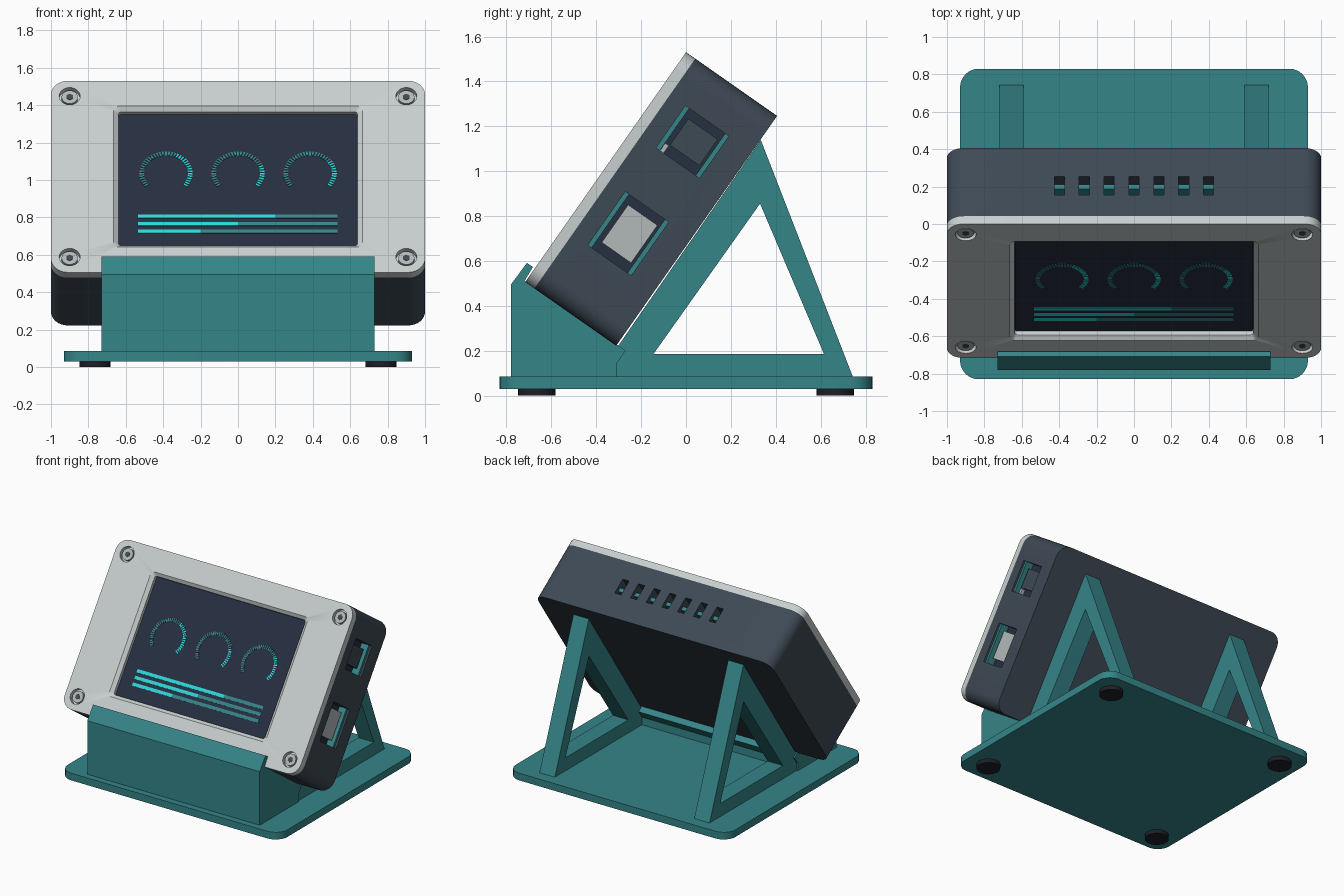
import bpy
import bmesh
from math import radians, sin, cos, pi
from mathutils import Matrix, Vector

cube = bpy.data.objects.get("Cube")
if cube:
    bpy.data.objects.remove(cube, do_unlink=True)


def material(name, r, g, b):
    m = bpy.data.materials.new(name)
    m.use_nodes = True
    m.diffuse_color = (r, g, b, 1)
    m.node_tree.nodes["Principled BSDF"].inputs["Base Color"].default_value = (r, g, b, 1)
    return m


TEAL = material("teal plastic", 0.036, 0.235, 0.25)
SHELL = material("slate shell", 0.048, 0.067, 0.09)
LIGHT = material("light grey panel", 0.58, 0.62, 0.62)
NAVY = material("navy screen", 0.019, 0.029, 0.053)
CYAN = material("bright cyan", 0.025, 0.69, 0.71)
METAL = material("grey metal", 0.45, 0.49, 0.49)
RUBBER = material("black rubber", 0.012, 0.014, 0.02)

# Device frame: x across, y into the case, z up the sloping face
TILT = Matrix.Translation((0, -0.358, 1.018)) @ Matrix.Rotation(radians(-35), 4, 'X')
FLAT = Matrix.Rotation(pi / 2, 4, 'X')
WORLD = Matrix.Identity(4)


def finish(bm, name, mat, frame=WORLD, smooth=False):
    bm.transform(frame)
    bmesh.ops.recalc_face_normals(bm, faces=bm.faces)
    mesh = bpy.data.meshes.new(name)
    bm.to_mesh(mesh)
    bm.free()
    mesh.materials.append(mat)
    ob = bpy.data.objects.new(name, mesh)
    bpy.context.collection.objects.link(ob)
    if smooth:
        shade(ob)
    return ob


def shade(ob):
    bpy.ops.object.select_all(action='DESELECT')
    ob.select_set(True)
    bpy.context.view_layer.objects.active = ob
    bpy.ops.object.shade_smooth_by_angle(angle=radians(35))


def add_box(bm, lo, hi, spin=WORLD):
    lo, hi = Vector(lo), Vector(hi)
    m = spin @ Matrix.Translation((lo + hi) / 2) @ Matrix.Diagonal((*(hi - lo), 1))
    bmesh.ops.create_cube(bm, size=1, matrix=m)


def boxes(name, mat, spans, frame=TILT):
    bm = bmesh.new()
    for lo, hi in spans:
        add_box(bm, lo, hi)
    return finish(bm, name, mat, frame)


def discs(name, mat, spots, radius, y0, y1, frame=TILT, sides=32):
    # Short cylinders along the frame's y axis
    bm = bmesh.new()
    for x, z in spots:
        m = Matrix.Translation((x, (y0 + y1) / 2, z)) @ FLAT
        bmesh.ops.create_cone(bm, cap_ends=True, segments=sides, radius1=radius,
                              radius2=radius, depth=y1 - y0, matrix=m)
    return finish(bm, name, mat, frame, True)


def loft(name, mat, sections, frame, closed=False):
    # Rounded rectangles (half width, half height, radius, depth) joined in order
    bm = bmesh.new()
    loops = []
    for w, h, r, y in sections:
        loop = []
        for i, (sx, sz) in enumerate(((1, 1), (-1, 1), (-1, -1), (1, -1))):
            for k in range(9):
                a = (i + k / 8) * pi / 2
                loop.append(bm.verts.new((sx * (w - r) + r * cos(a), y,
                                          sz * (h - r) + r * sin(a))))
        loops.append(loop)
    pairs = list(zip(loops, loops[1:]))
    if closed:
        pairs.append((loops[-1], loops[0]))
    else:
        bm.faces.new(loops[0])
        bm.faces.new(loops[-1])
    for a, b in pairs:
        for i in range(len(a)):
            j = (i + 1) % len(a)
            bm.faces.new((a[i], a[j], b[j], b[i]))
    return finish(bm, name, mat, frame, True)


def extrude_profile(name, mat, points, x0, x1):
    bm = bmesh.new()
    face = bm.faces.new([bm.verts.new((x0, y, z)) for y, z in points])
    ext = bmesh.ops.extrude_face_region(bm, geom=[face])["geom"]
    bmesh.ops.translate(bm, vec=(x1 - x0, 0, 0),
                        verts=[v for v in ext if isinstance(v, bmesh.types.BMVert)])
    return finish(bm, name, mat)


def cut(ob, cutter):
    mod = ob.modifiers.new("cut", 'BOOLEAN')
    mod.operation, mod.solver, mod.object = 'DIFFERENCE', 'EXACT', cutter
    graph = bpy.context.evaluated_depsgraph_get()
    mesh = bpy.data.meshes.new_from_object(ob.evaluated_get(graph))
    ob.modifiers.clear()
    ob.data = mesh
    bpy.data.objects.remove(cutter, do_unlink=True)
    shade(ob)


# Base plate and feet
loft("base_plate", TEAL, [(0.93, 0.83, 0.1, 0.03), (0.93, 0.83, 0.1, 0.085)], FLAT)
corners = [(sx, sz) for sx in (-1, 1) for sz in (-1, 1)]
discs("rubber_feet", RUBBER, [(x * 0.765, z * 0.665) for x, z in corners],
      0.083, 0, 0.031, FLAT)

# Front cradle with a lip that holds the device
extrude_profile("front_cradle", TEAL, [
    (-0.78, 0.08), (-0.78, 0.495), (-0.709, 0.591), (-0.682, 0.573), (-0.72, 0.51),
    (-0.305, 0.225), (-0.269, 0.2), (-0.309, 0.143), (-0.309, 0.08)], -0.73, 0.73)

# Open triangular rear supports
OUTER = [(-0.4, 0.08), (0.333, 1.14), (0.745, 0.08)]
INNER = [(-0.145, 0.185), (0.33, 0.855), (0.615, 0.185)]
for side, x0 in (("left", 0.59), ("right", -0.72)):
    bm = bmesh.new()
    rings = [[bm.verts.new((x, y, z)) for y, z in tri]
             for x, tri in ((x0, OUTER), (x0 + 0.13, OUTER), (x0 + 0.13, INNER), (x0, INNER))]
    for a, b in zip(rings, rings[1:] + rings[:1]):
        for i in range(3):
            j = (i + 1) % 3
            bm.faces.new((a[i], a[j], b[j], b[i]))
    finish(bm, side + "_rear_support", TEAL)

# Case shell with top vents and side ports
shell = loft("case_shell", SHELL, [(1, 0.625, 0.09, 0.05), (1, 0.625, 0.09, 0.495)], TILT)
vents = [i * 0.133 for i in range(-3, 4)]
PORTS = [("upper", 0.2, 0.428, SHELL), ("lower", -0.33, -0.04, METAL)]
cut(shell, boxes("vent_cutter", SHELL, [
    ((x - 0.027, 0.19, 0.52), (x + 0.027, 0.31, 0.7)) for x in vents]))
cut(shell, boxes("port_cutter", SHELL, [
    ((0.92, 0.135, z0), (1.1, 0.37, z1)) for _, z0, z1, _ in PORTS]))
boxes("vent_board", TEAL, [((x - 0.027, 0.247, 0.51), (x + 0.027, 0.277, 0.597))
                           for x in vents])

# Port floors, teal edge strips and connectors
for name, z0, z1, mat in PORTS:
    boxes(name + "_port_floor", NAVY, [((0.915, 0.135, z0), (0.925, 0.37, z1))])
    boxes(name + "_port_strips", TEAL, [((0.92, y, z0), (0.985, y + 0.02, z1))
                                        for y in (0.135, 0.35)])
    boxes(name + "_connector", mat, [((0.92, 0.178, z0 + 0.045), (0.965, 0.338, z1 - 0.04))])
boxes("upper_port_tab", METAL, [((0.92, 0.156, 0.2), (0.95, 0.176, 0.24))])

# Front panel with chamfered window and counterbored screws
panel = loft("front_panel", LIGHT, [
    (1, 0.625, 0.09, 0.05), (1, 0.625, 0.09, 0), (0.665, 0.46, 0.03, 0),
    (0.638, 0.437, 0.015, 0.02), (0.638, 0.437, 0.015, 0.05)], TILT, closed=True)
screws = [(x * 0.9, z * 0.525) for x, z in corners]
cut(panel, discs("screw_cutter", LIGHT, screws, 0.056, -0.05, 0.03))
discs("screw_heads", METAL, screws, 0.043, 0.008, 0.032)
discs("screw_sockets", SHELL, screws, 0.02, 0.006, 0.01, sides=6)

# Display
boxes("screen", NAVY, [((-0.637, 0.044, -0.436), (0.637, 0.052, 0.436))])

# Gauges: rings of ticks, the last part of each lit
dim, lit = bmesh.new(), bmesh.new()
for cx, start in ((-0.385, 65), (0, 22), (0.385, 38)):
    for i in range(37):
        deg = 216 - 7 * i
        spin = (Matrix.Translation((cx, 0, 0.05))
                @ Matrix.Rotation(-radians(deg), 4, 'Y'))
        add_box(lit if deg < start else dim,
                (0.117, 0.041, -0.0045), (0.143, 0.045, 0.0045), spin)
# Progress bars
for z, split in ((-0.23, 0.2), (-0.279, 0), (-0.328, -0.2)):
    add_box(lit, (-0.535, 0.041, z - 0.012), (split, 0.045, z + 0.012))
    add_box(dim, (split, 0.041, z - 0.012), (0.533, 0.045, z + 0.012))
finish(dim, "dim_display_marks", TEAL, TILT)
finish(lit, "lit_display_marks", CYAN, TILT)
